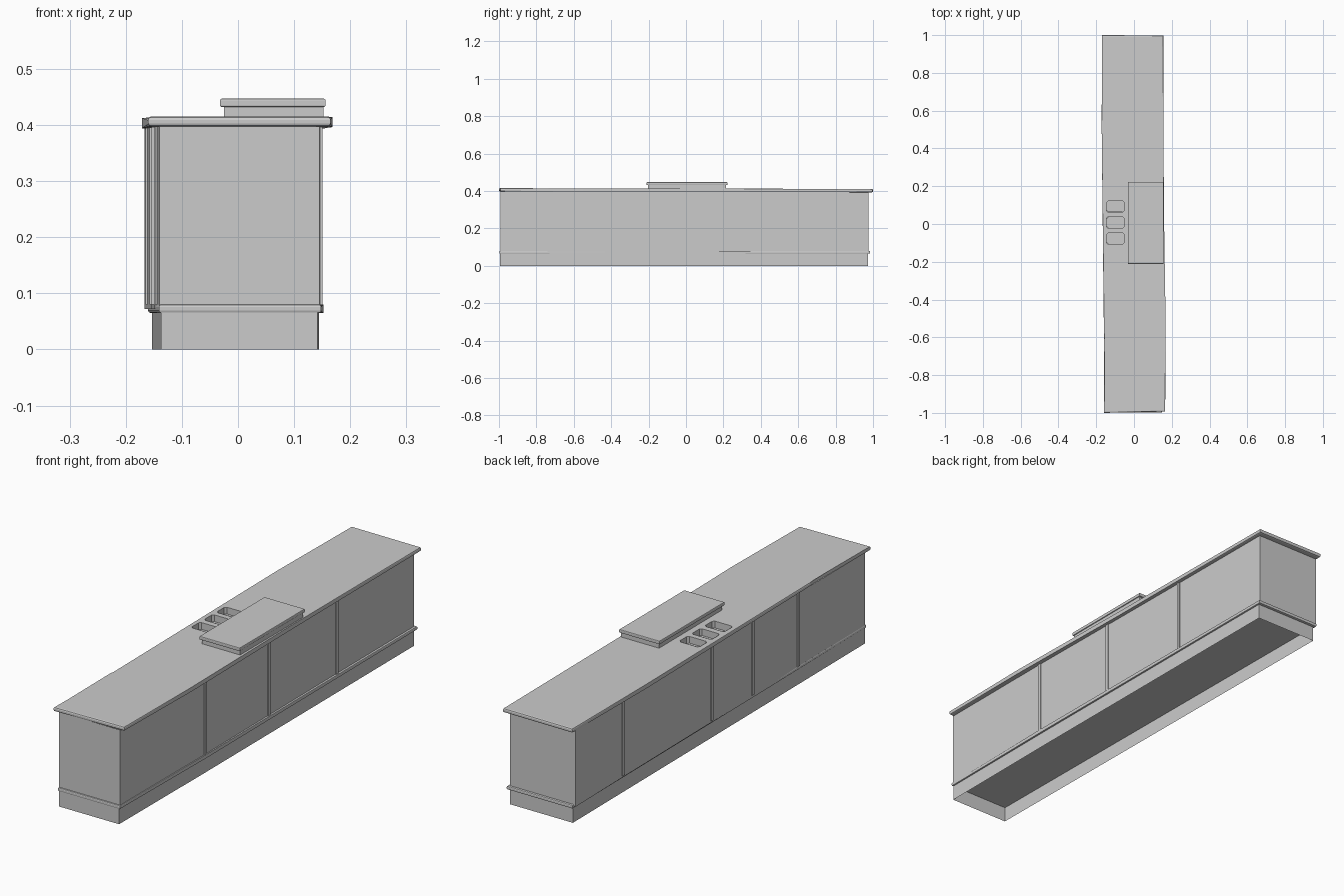
import bpy, bmesh
from mathutils import Vector

if "Cube" in bpy.data.objects:
    bpy.data.objects.remove(bpy.data.objects["Cube"])

# Plan outlines (front-left, along left side to back, then right side back to front)
TOP = [(-0.16, -1), (-0.152, -0.63), (-0.159, -0.6), (-0.171, 0.5), (-0.17, 1),
       (0.155, 0.998), (0.158, 0.1), (0.168, -0.55), (0.165, -0.993)]
WALL_L = [(-0.14, -0.992), (-0.144, -0.54), (-0.15, -0.23), (-0.154, 0.05),
          (-0.161, 0.65), (-0.167, 0.975)]
WALL_R = [(0.138, 0.975), (0.14, 0.455), (0.143, 0.0), (0.147, -0.43), (0.145, -0.992)]
PLINTH = [(-0.137, -0.995), (-0.153, 0.972), (0.14, 0.972), (0.144, -0.43), (0.142, -0.995)]
MOULD = [(-0.141, -0.998), (-0.16, 0.984), (0.147, 0.984), (0.152, -0.43), (0.148, -0.998)]


def finish(bm, name):
    bmesh.ops.recalc_face_normals(bm, faces=bm.faces[:])
    me = bpy.data.meshes.new(name)
    bm.to_mesh(me)
    bm.free()
    ob = bpy.data.objects.new(name, me)
    bpy.context.collection.objects.link(ob)
    return ob


def prism(name, outline, z0, z1, top=True, bottom=True, bevel=0.0, segs=2):
    bm = bmesh.new()
    lo = [bm.verts.new((x, y, z0)) for x, y in outline]
    hi = [bm.verts.new((x, y, z1)) for x, y in outline]
    n = len(outline)
    for i in range(n):
        j = (i + 1) % n
        bm.faces.new((lo[i], lo[j], hi[j], hi[i]))
    if top:
        bm.faces.new(hi)
    if bottom:
        bm.faces.new(lo[::-1])
    if bevel:
        edges = [e for e in bm.edges if abs(e.verts[0].co.z - e.verts[1].co.z) < 1e-6]
        bmesh.ops.bevel(bm, geom=edges, offset=bevel, segments=segs,
                        profile=0.5, affect='EDGES')
    return finish(bm, name)


def rect(x0, x1, y0, y1):
    return [(x0, y0), (x0, y1), (x1, y1), (x1, y0)]


def clipped_rect(x0, x1, y0, y1, c):
    return [(x0 + c, y0), (x0, y0 + c), (x0, y1 - c), (x0 + c, y1),
            (x1 - c, y1), (x1, y1 - c), (x1, y0 + c), (x1 - c, y0)]


# Hollow plinth, open underneath, and the moulding above it
prism("plinth", PLINTH, 0.0, 0.066, bottom=False)
prism("base_moulding", MOULD, 0.065, 0.08, bevel=0.004)

# Cabinet walls
prism("cabinet_body", WALL_L + WALL_R, 0.072, 0.397, top=False)

# Thin upright strips between the side panels
for side, pts in ((-1, WALL_L[1:-1]), (1, WALL_R[1:-1])):
    for i, (x, y) in enumerate(pts):
        prism(f"panel_strip_{'left' if side < 0 else 'right'}_{i}",
              rect(x - 0.004, x + 0.004, y - 0.007, y + 0.007), 0.08, 0.397)

# Worktop with rounded edge, sloping very slightly to the back
worktop = prism("worktop", TOP, 0.395, 0.413, bevel=0.006)

# Three sunken trays set through the worktop
for i, yc in enumerate((0.092, 0.008, -0.077)):
    y0, y1 = yc - 0.03, yc + 0.03
    cutter = prism(f"tray_cutter_{i}", clipped_rect(-0.145, -0.052, y0, y1, 0.008), 0.37, 0.45)
    cutter.hide_render = True
    cutter.hide_viewport = True
    mod = worktop.modifiers.new(f"tray_hole_{i}", 'BOOLEAN')
    mod.operation = 'DIFFERENCE'
    mod.solver = 'EXACT'
    mod.object = cutter
    prism(f"tray_{i}", clipped_rect(-0.1445, -0.0525, y0 + 0.0005, y1 - 0.0005, 0.008),
          0.385, 0.4135, top=False)

# Raised serving shelf
prism("shelf_base", rect(-0.025, 0.152, -0.203, 0.215), 0.408, 0.433)
prism("shelf_top", rect(-0.032, 0.156, -0.211, 0.222), 0.432, 0.447, bevel=0.003)

# Gentle slope of the worktop
for v in worktop.data.vertices:
    v.co.z -= 0.002 * v.co.y
